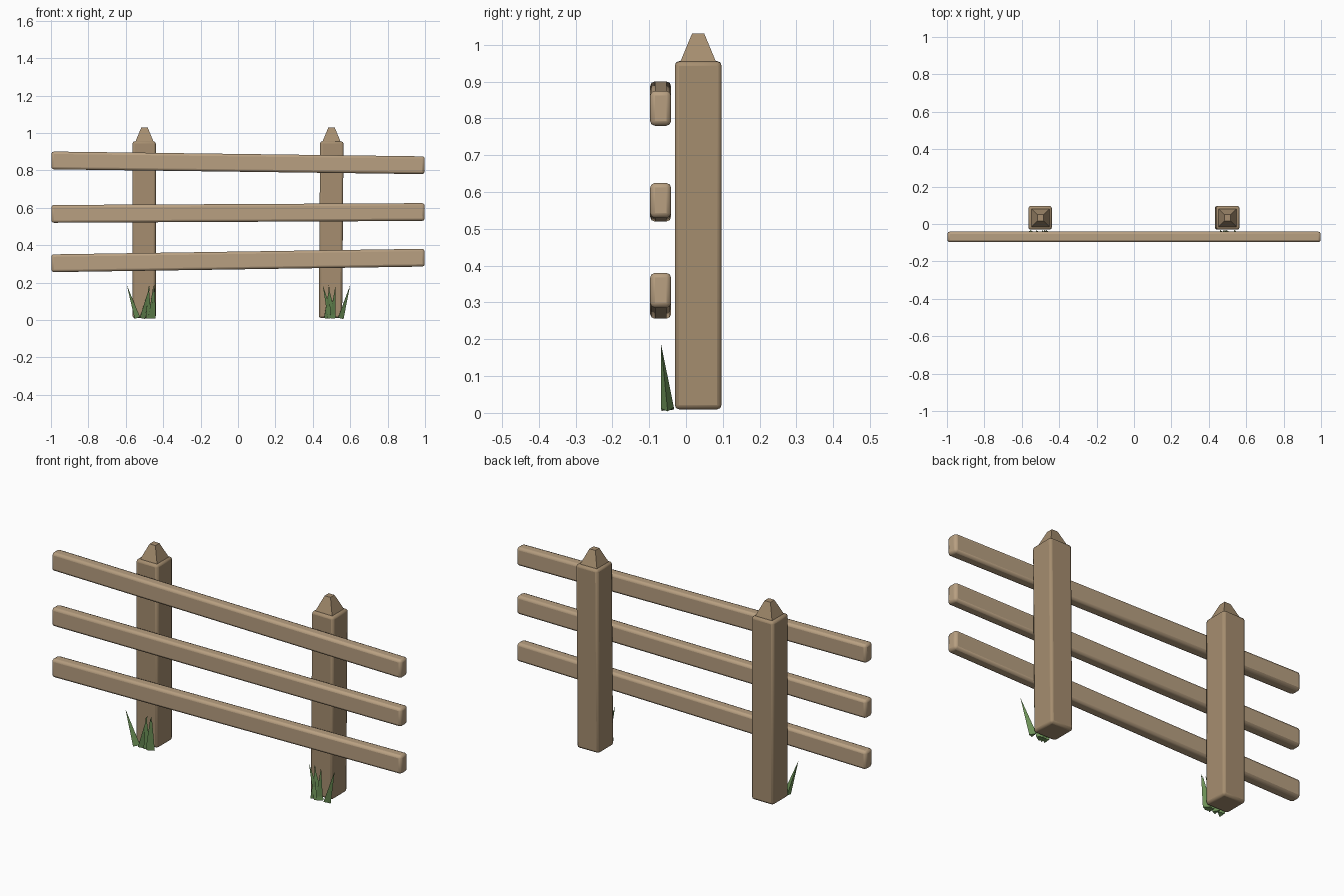
import bpy, bmesh
from math import atan2, radians
from mathutils import Matrix, Vector

if "Cube" in bpy.data.objects:
    bpy.data.objects.remove(bpy.data.objects["Cube"])


def material(name, rgb):
    m = bpy.data.materials.new(name)
    m.diffuse_color = (*rgb, 1)
    m.use_nodes = True
    m.node_tree.nodes["Principled BSDF"].inputs["Base Color"].default_value = m.diffuse_color
    return m


POST = material("post_wood", (0.38, 0.27, 0.16))
RAIL = material("rail_wood", (0.48, 0.35, 0.22))
GRASS = material("grass_green", (0.16, 0.30, 0.10))


def make_object(name, bm, mat):
    bmesh.ops.recalc_face_normals(bm, faces=bm.faces)
    mesh = bpy.data.meshes.new(name)
    bm.to_mesh(mesh)
    bm.free()
    mesh.materials.append(mat)
    ob = bpy.data.objects.new(name, mesh)
    bpy.context.collection.objects.link(ob)
    return ob


def rounded_box(name, size, loc, tilt, bevel, mat):
    bm = bmesh.new()
    bmesh.ops.create_cube(bm, size=1, matrix=Matrix.Diagonal((*size, 1)))
    ob = make_object(name, bm, mat)
    ob.location = loc
    ob.rotation_euler.y = tilt
    mod = ob.modifiers.new("rounded_edges", 'BEVEL')
    mod.width, mod.segments = bevel, 2
    bpy.ops.object.select_all(action='DESELECT')
    ob.select_set(True)
    bpy.context.view_layer.objects.active = ob
    bpy.ops.object.shade_smooth_by_angle(angle=radians(35))


# Posts with blunt pyramid caps
for side, x, tilt in (("left", -0.502, 0), ("right", 0.498, 0.008)):
    rounded_box(side + "_post", (0.125, 0.127, 0.945), (x, 0.033, 0.4825),
                tilt, 0.012, POST)
    bm = bmesh.new()
    bmesh.ops.create_cone(bm, cap_ends=True, segments=4, radius1=0.0707,
                          radius2=0.0235, depth=0.08,
                          matrix=Matrix.Rotation(radians(45), 4, 'Z'))
    cap = make_object(side + "_post_cap", bm, POST)
    cap.location = (x + 0.002, 0.033, 0.99)

# Rails, each sloping slightly from left height to right height
for name, zl, zr in (("top_rail", 0.853, 0.827),
                     ("middle_rail", 0.567, 0.577),
                     ("bottom_rail", 0.303, 0.333)):
    rounded_box(name, (1.996, 0.057, 0.095), (0, -0.069, (zl + zr) / 2),
                -atan2(zr - zl, 2), 0.013, RAIL)

# Grass tufts: (base x, tip x) for each three-sided blade
tufts = {
    "left": ((-0.543, -0.595), (-0.515, -0.470), (-0.483, -0.478),
             (-0.470, -0.452), (-0.460, -0.445)),
    "right": ((0.490, 0.453), (0.470, 0.490), (0.505, 0.482),
              (0.500, 0.522), (0.545, 0.600)),
}
for side, blades in tufts.items():
    bm = bmesh.new()
    for base_x, tip_x in blades:
        base = Vector((base_x, -0.05, 0.01))
        tip = Vector((tip_x, -0.068, 0.188))
        axis = tip - base
        turn = Vector((0, 0, 1)).rotation_difference(axis).to_matrix().to_4x4()
        spin = Matrix.Rotation(radians(30), 4, 'Z')
        bmesh.ops.create_cone(bm, cap_ends=True, segments=3, radius1=0.02,
                              radius2=0, depth=axis.length,
                              matrix=Matrix.Translation((base + tip) / 2) @ turn @ spin)
    make_object(side + "_grass_tuft", bm, GRASS)
